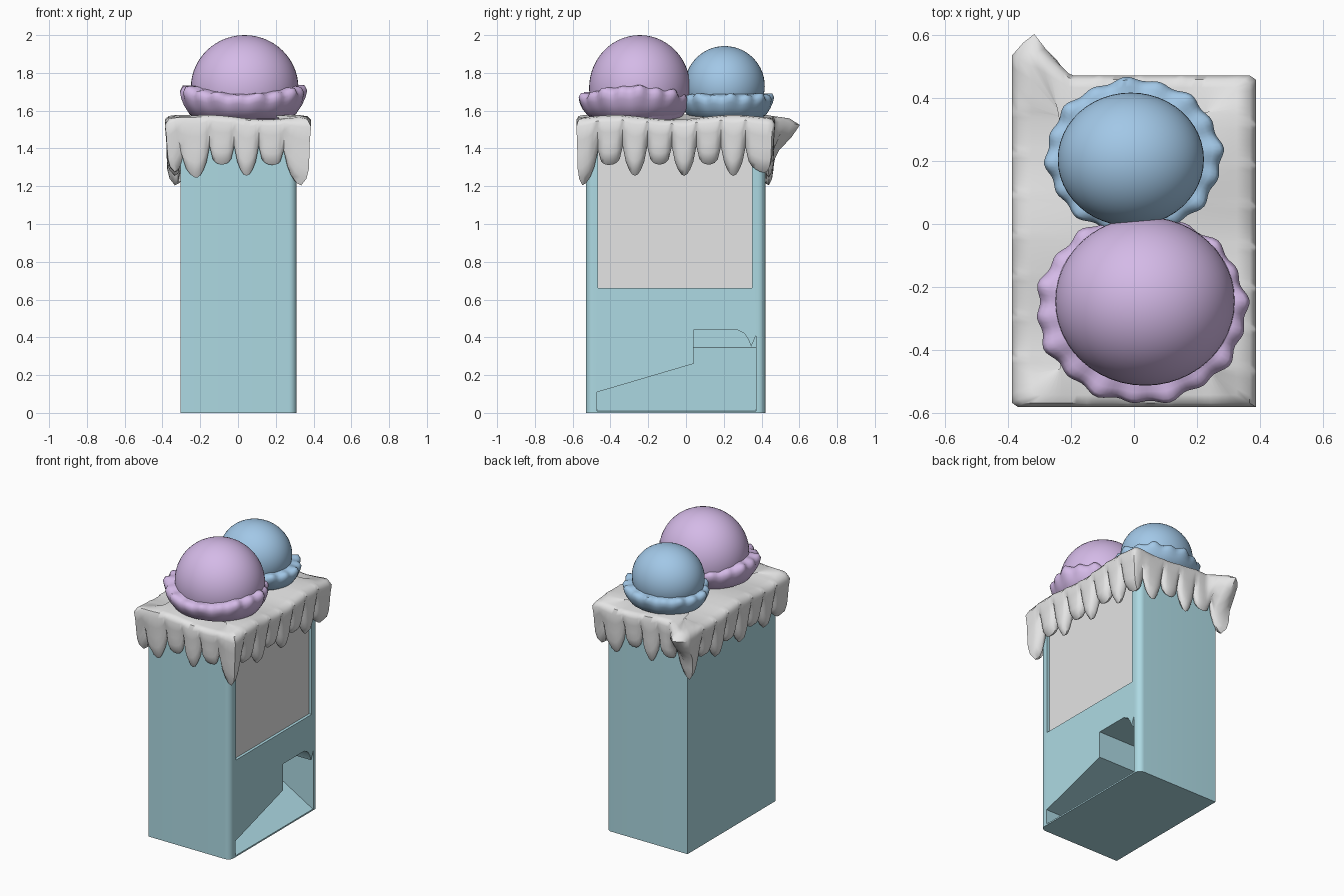
import bpy, bmesh, math
from math import sin, cos, pi, tau, exp
from mathutils import Vector

cube = bpy.data.objects.get("Cube")
if cube:
    bpy.data.objects.remove(cube, do_unlink=True)


def material(name, rgb):
    m = bpy.data.materials.new(name)
    m.use_nodes = True
    m.diffuse_color = (*rgb, 1)
    m.node_tree.nodes["Principled BSDF"].inputs["Base Color"].default_value = (*rgb, 1)
    return m


TEAL = material("pale teal", (0.42, 0.70, 0.77))
WHITE = material("soft white", (0.78, 0.78, 0.78))
LILAC = material("lilac", (0.66, 0.49, 0.80))
BLUE = material("sky blue", (0.37, 0.59, 0.82))


def finish(bm, name, mat, angle=None):
    bmesh.ops.recalc_face_normals(bm, faces=bm.faces)
    mesh = bpy.data.meshes.new(name)
    bm.to_mesh(mesh)
    bm.free()
    obj = bpy.data.objects.new(name, mesh)
    bpy.context.collection.objects.link(obj)
    mesh.materials.append(mat)
    if angle:
        smooth(obj, angle)
    return obj


def smooth(obj, angle):
    bpy.ops.object.select_all(action="DESELECT")
    obj.select_set(True)
    bpy.context.view_layer.objects.active = obj
    bpy.ops.object.shade_smooth_by_angle(angle=math.radians(angle))


def prism(name, points, direction, mat):
    """Extrude a flat outline along a direction."""
    bm = bmesh.new()
    face = bm.faces.new([bm.verts.new(p) for p in points])
    out = bmesh.ops.extrude_face_region(bm, geom=[face])
    moved = [v for v in out["geom"] if isinstance(v, bmesh.types.BMVert)]
    bmesh.ops.translate(bm, verts=moved, vec=direction)
    return finish(bm, name, mat)


def loft(name, rings, mat, angle, cap_last=None):
    """Skin closed rings of equal length, optionally closing on a point."""
    bm = bmesh.new()
    loops = [[bm.verts.new(p) for p in ring] for ring in rings]
    n = len(loops[0])
    for a, b in zip(loops, loops[1:]):
        for i in range(n):
            j = (i + 1) % n
            bm.faces.new((a[i], a[j], b[j], b[i]))
    if cap_last:
        tip = bm.verts.new(cap_last)
        for i in range(n):
            bm.faces.new((loops[-1][i], loops[-1][(i + 1) % n], tip))
    return finish(bm, name, mat, angle)


def cut(target, cutter):
    mod = target.modifiers.new("cut", "BOOLEAN")
    mod.operation = "DIFFERENCE"
    mod.solver = "EXACT"
    mod.object = cutter
    bpy.context.view_layer.objects.active = target
    bpy.ops.object.modifier_apply(modifier=mod.name)
    bpy.data.objects.remove(cutter, do_unlink=True)


# Cabinet: square on one side, rounded upright edges on the dispensing side
LEFT, RIGHT, FRONT, BACK, R = 0.31, -0.305, -0.53, 0.42, 0.04
outline = [(RIGHT, BACK, 0), (RIGHT, FRONT, 0)]
for cy, start in ((FRONT + R, -pi / 2), (BACK - R, 0)):
    for k in range(7):
        a = start + k * pi / 12
        outline.append((LEFT - R + R * cos(a), cy + R * sin(a), 0))
cabinet = prism("cabinet", outline, (0, 0, 1.5), TEAL)

# Window recess and dispensing pocket
window = [(0.285, -0.465, 0.66), (0.285, 0.35, 0.66), (0.285, 0.35, 1.42), (0.285, -0.465, 1.42)]
cut(cabinet, prism("window_cutter", window, (0.1, 0, 0), TEAL))
pocket = [(-0.47, 0.01), (0.37, 0.01), (0.37, 0.41), (0.345, 0.35), (0.33, 0.39), (0.31, 0.42),
          (0.27, 0.44), (0.04, 0.44), (0.04, 0.26), (-0.47, 0.11)]
cut(cabinet, prism("pocket_cutter", [(-0.28, y, z) for y, z in pocket], (0.7, 0, 0), TEAL))
smooth(cabinet, 25)

# Ramp rising inward on the pocket floor
ramp = [(0.305, -0.475, 0.006), (-0.285, -0.475, 0.006), (-0.285, -0.475, 0.35)]
prism("chute_ramp", ramp, (0, 0.85, 0), TEAL)

# Display panel set into the window
prism("display_panel", window, (0.006, 0, 0), WHITE)

# Icing: a draped sheet with rounded drips around its hem
CY, HX, HY, N = -0.055, 0.305, 0.475, 192


def rounded_box(t, grow):
    """Point at fraction t of the perimeter, pushed outward by grow."""
    d = t * 4 * (HX + HY)
    sides = [((HX, -HY), (0, 1), 2 * HY), ((HX, HY), (-1, 0), 2 * HX),
             ((-HX, HY), (0, -1), 2 * HY), ((-HX, -HY), (1, 0), 2 * HX)]
    for start, way, length in sides:
        if d <= length:
            break
        d -= length
    x, y = start[0] + way[0] * d, start[1] + way[1] * d
    near = min(d, length - d)
    normal = Vector((way[1], -way[0]))
    # Near a corner the push turns diagonal; the short ends bulge less
    turn = max(0, 1 - near / 0.07)
    diagonal = Vector((math.copysign(1, x), math.copysign(1, y)))
    push = normal.lerp(diagonal, turn) * grow
    return x + push.x, y + push.y * (0.62 if grow > 0 else 1) + CY, near


# (height between hem 0 and top 1, outward push, how strongly the drips show)
icing_profile = [(0.22, 0.0, 0.0), (0.04, 0.012, 0.2), (0.0, 0.03, 0.3), (0.10, 0.058, 0.7),
                 (0.24, 0.07, 0.8), (0.45, 0.073, 0.35), (0.65, 0.075, 0.08),
                 (0.86, 0.082, 0.0), (0.97, 0.062, 0.0), (1.0, 0.02, 0.0), (1.0, -0.12, 0.0)]
DRIPS = 24
rings = []
for height, push, strength in icing_profile:
    ring = []
    for i in range(N):
        t = i / N
        wave = cos(pi * DRIPS * t)
        lump = abs(wave) ** 0.55
        x, y, near = rounded_box(t, push * (1 - 0.5 * strength * (1 - lump)))
        corner = exp(-(near / 0.07) ** 2)
        hem = 1.41 - lump * (0.125 + 0.03 * wave) - 0.05 * corner
        top = 1.565 + 0.012 * sin(5 * tau * t)
        z = hem + (top - hem) * height
        # Pulled peak at the back corner
        pull = (max(0, 1 - abs(x + 0.32) / 0.12) * max(0, min(1, (y - 0.38) / 0.07))
                * max(0, 1 - abs(z - 1.51) / 0.15))
        ring.append((x, y + 0.15 * pull, z))
    rings.append(ring)
loft("icing", rings, WHITE, 50, (0, CY, 1.58))


# Scoops: a ball sitting in a ruffled skirt
def scoop(name, mat, ball, radii, skirt, half, lift, waves):
    bm = bmesh.new()
    bmesh.ops.create_uvsphere(bm, u_segments=48, v_segments=28, radius=1)
    bmesh.ops.scale(bm, verts=bm.verts, vec=radii)
    bmesh.ops.translate(bm, verts=bm.verts, vec=ball)
    finish(bm, name + "_scoop", mat, 60)
    profile = [(0.70, 1.555, 0), (0.84, 1.575, 0.1), (0.93, 1.61, 0.4), (0.97, 1.635, 0.8),
               (0.99, 1.66, 1), (0.95, 1.68, 1), (0.88, 1.685, 0.5), (0.74, 1.69, 0)]
    rings = []
    for r, z, wavy in profile:
        ring = []
        for i in range(120):
            a = i * tau / 120
            ripple = wavy * (0.6 * sin(waves * a) + 0.4 * sin((waves // 2) * a + 1))
            s = r * (1 + 0.035 * ripple)
            rise = lift * max(0, z - 1.56) / 0.11 * (0.5 + 0.5 * cos(2 * a))
            ring.append((skirt[0] + half[0] * s * cos(a), skirt[1] + half[1] * s * sin(a),
                         z + rise + 0.012 * ripple))
        rings.append(ring)
    loft(name + "_skirt", rings, mat, 60)


scoop("lilac", LILAC, (0.035, -0.245, 1.72), (0.285, 0.268, 0.28),
      (0.025, -0.27), (0.335, 0.30), 0.04, 18)
scoop("blue", BLUE, (-0.01, 0.205, 1.73), (0.232, 0.212, 0.212),
      (0.0, 0.215), (0.28, 0.247), 0.0, 16)
